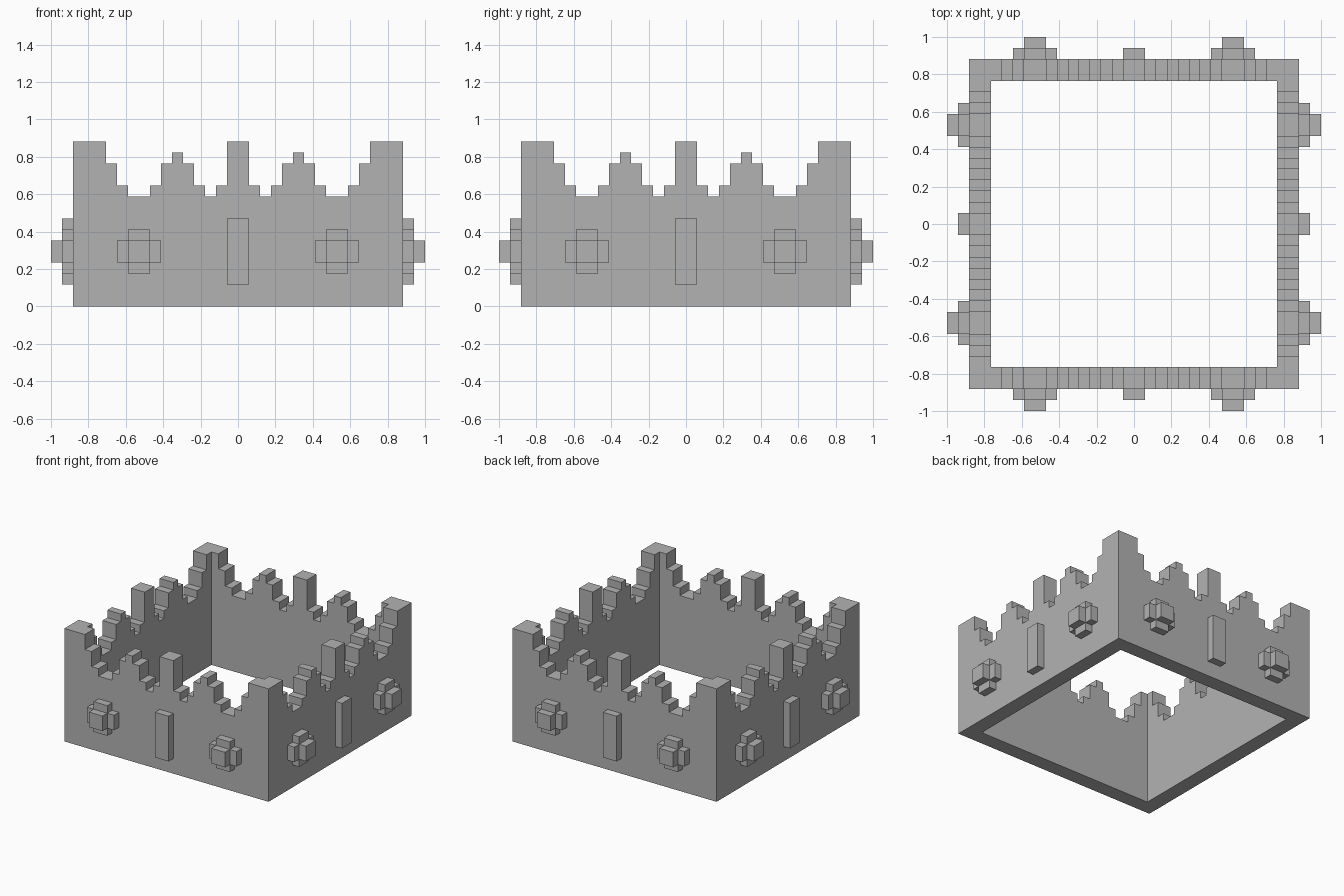
import bpy, bmesh, math
from mathutils import Matrix, Vector

if "Cube" in bpy.data.objects:
    bpy.data.objects.remove(bpy.data.objects["Cube"], do_unlink=True)

U = 1 / 17  # block size

stone = bpy.data.materials.new("grey_stone")
stone.use_nodes = True
GREY = (0.45, 0.45, 0.45, 1)
stone.diffuse_color = GREY
stone.node_tree.nodes["Principled BSDF"].inputs["Base Color"].default_value = GREY


def prism(name, outline, near, far, turn):
    """Extrude an (x, z) outline from y=-far to y=-near, then turn it about z."""
    bm = bmesh.new()
    face = bm.faces.new([bm.verts.new((x, -far, z)) for x, z in outline])
    ext = bmesh.ops.extrude_face_region(bm, geom=[face])
    verts = [v for v in ext["geom"] if isinstance(v, bmesh.types.BMVert)]
    bmesh.ops.translate(bm, verts=verts, vec=Vector((0, far - near, 0)))
    bmesh.ops.recalc_face_normals(bm, faces=bm.faces)
    bm.transform(Matrix.Rotation(turn, 4, "Z") @ Matrix.Scale(U, 4))
    mesh = bpy.data.meshes.new(name)
    bm.to_mesh(mesh)
    bm.free()
    mesh.materials.append(stone)
    obj = bpy.data.objects.new(name, mesh)
    bpy.context.collection.objects.link(obj)


def rect(x0, x1, z0, z1):
    return [(x0, z0), (x1, z0), (x1, z1), (x0, z1)]


# Battlement steps from the wall middle outwards: (end of step, height)
STEPS = [(1, 15), (2, 11), (3, 10), (4, 11), (5, 13), (6, 14), (7, 13),
         (8, 11), (10, 10), (11, 11), (12, 13)]


def wall_outline(half):
    right, start = [], 0
    for end, height in STEPS + [(half, 15)]:
        right += [(start, height), (end, height)]
        start = end
    right = right[1:] + [(half, 0)]
    return right + [(-x, z) for x, z in reversed(right)]


def cross(cx, cz):
    quarter = [(2, -1), (2, 1), (1, 1)]
    pts = []
    for k in range(4):
        c, s = [(1, 0), (0, 1), (-1, 0), (0, -1)][k]
        pts += [(cx + c * x - s * z, cz + s * x + c * z) for x, z in quarter]
    return pts


for k, side in enumerate(["front", "left", "back", "right"]):
    turn = k * math.pi / 2
    # Side walls fit between the front and back walls
    prism(side + "_wall", wall_outline(15 if k % 2 == 0 else 13), 13, 15, turn)
    # Middle pilaster
    prism(side + "_pilaster", rect(-1, 1, 2, 8), 14.5, 16, turn)
    # Pair of stepped bosses
    for n, cx in enumerate((-9, 9), 1):
        prism(f"{side}_boss_cross_{n}", cross(cx, 5), 14.5, 16, turn)
        prism(f"{side}_boss_centre_{n}", rect(cx - 1, cx + 1, 4, 6), 15.5, 17, turn)
